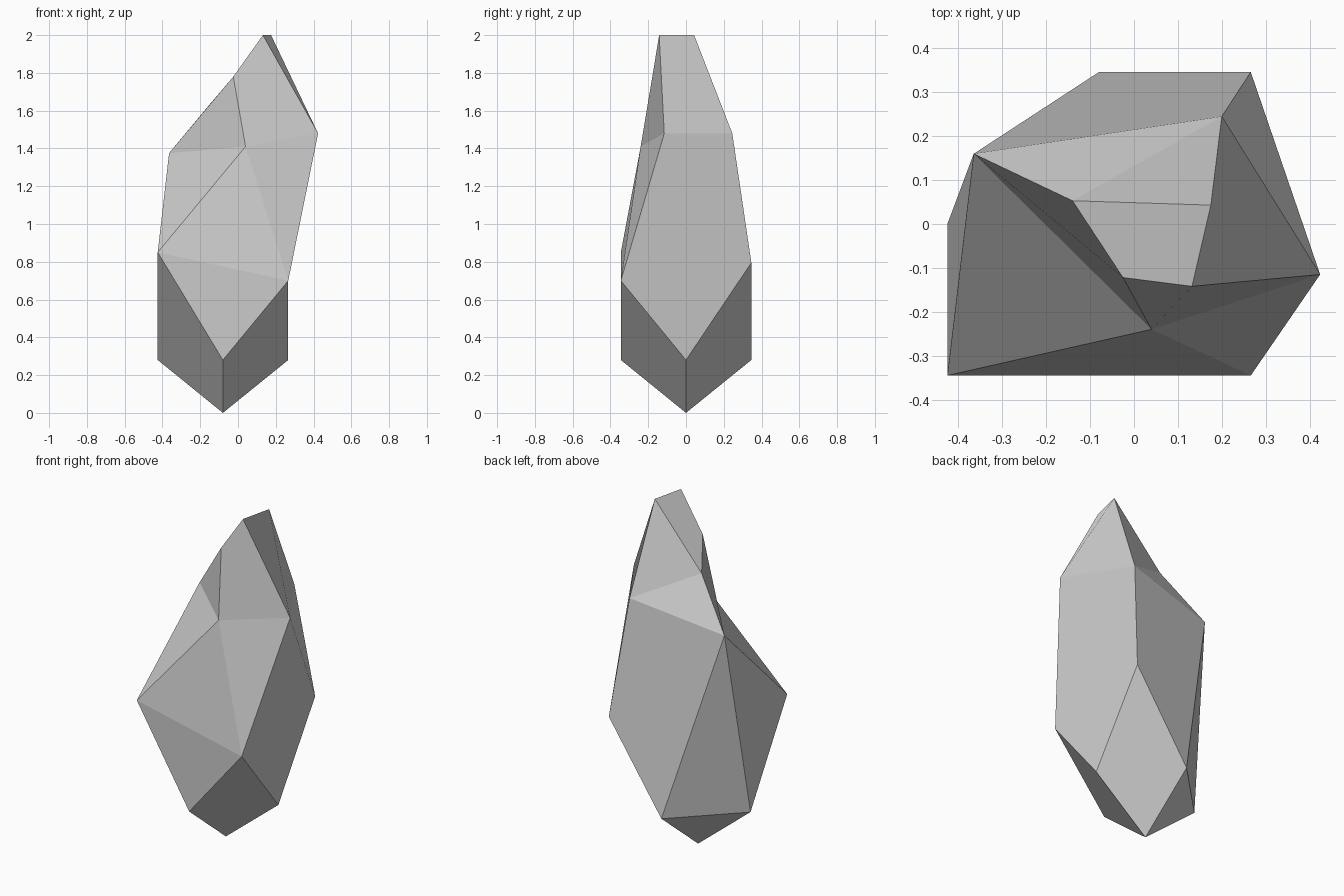
import bpy
import bmesh

if "Cube" in bpy.data.objects:
    bpy.data.objects.remove(bpy.data.objects["Cube"])

# Corners of the crystal, level by level from the foot up
points = {
    "a": (-0.08, 0, 0),                                                    # foot
    "b": (-0.08, -0.345, 0.28), "c": (0.266, 0, 0.28),                      # lower ring
    "d": (-0.08, 0.346, 0.28), "e": (-0.425, 0, 0.28),
    "f": (-0.425, -0.345, 0.85), "g": (0.266, -0.345, 0.70),                # waist
    "h": (0.266, 0.346, 0.795),
    "k": (-0.365, 0.16, 1.375), "n": (0.04, -0.24, 1.41),                   # shoulder
    "m": (0.424, -0.115, 1.48), "p": (0.20, 0.245, 1.48),
    "q": (-0.025, -0.122, 1.78), "t": (-0.14, 0.053, 1.645),                # tip facet
    "r": (0.132, -0.142, 2.0), "s": (0.175, 0.043, 2.0),
}

# Facets, each spelled by its corners
foot = "abfe acgb adhc aed"
body = "bgf chpmg gmn gnf fnk fke ked kdhp"
crown = "knqt nmrq mpsr pst ptk qrst"

bm = bmesh.new()
verts = {name: bm.verts.new(co) for name, co in points.items()}
for facet in f"{foot} {body} {crown}".split():
    bm.faces.new([verts[c] for c in facet])
bmesh.ops.recalc_face_normals(bm, faces=bm.faces)

# Flat-shaded crystal shard
mesh = bpy.data.meshes.new("crystal_rock")
bm.to_mesh(mesh)
bm.free()
bpy.context.collection.objects.link(bpy.data.objects.new("crystal_rock", mesh))
